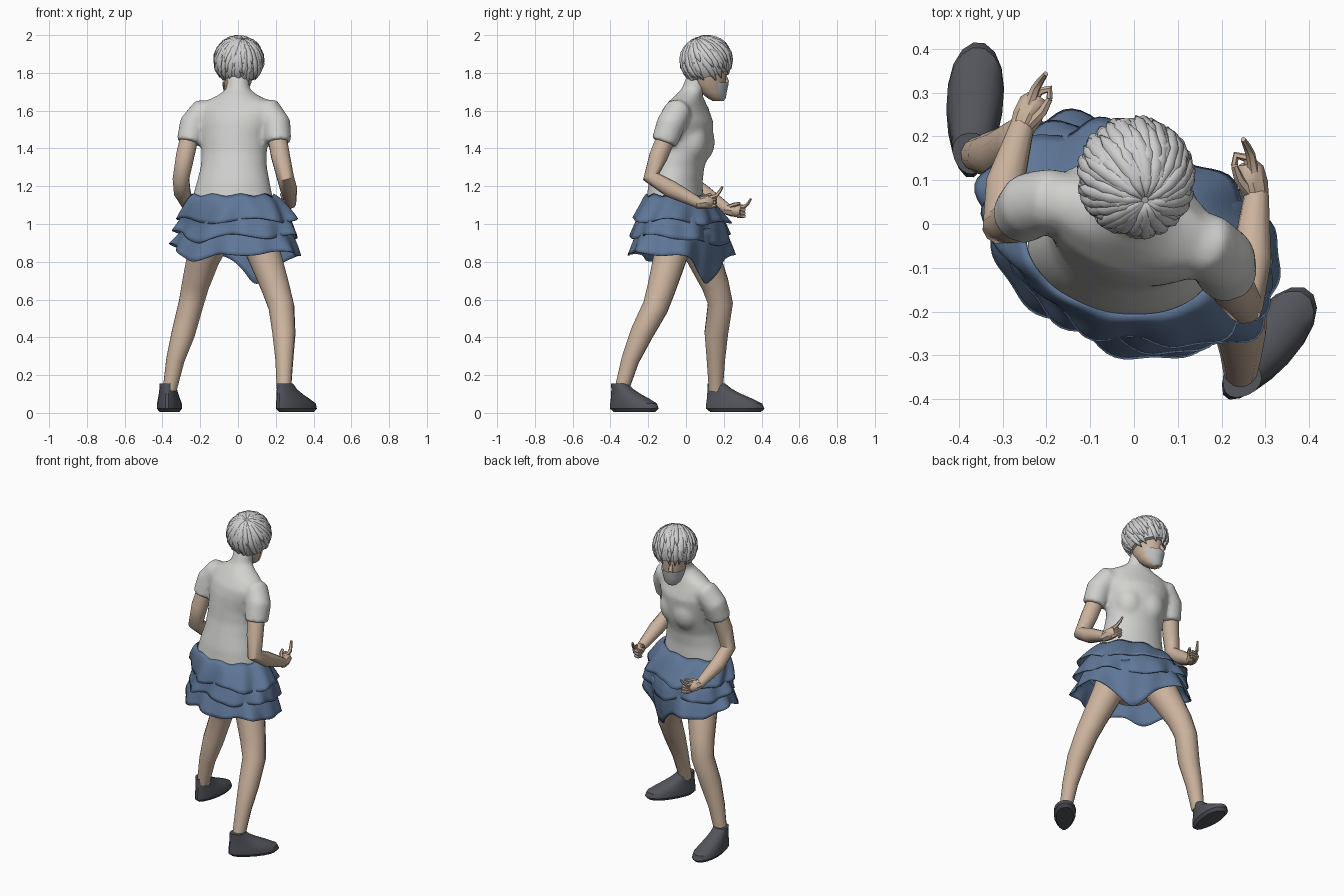
import bpy, bmesh, math, random
from math import sin, cos, pi, radians, exp
from mathutils import Vector, Matrix

if "Cube" in bpy.data.objects:
    bpy.data.objects.remove(bpy.data.objects["Cube"], do_unlink=True)
random.seed(4)


def material(name, rgb):
    m = bpy.data.materials.new(name)
    m.diffuse_color = (*rgb, 1)
    m.use_nodes = True
    m.node_tree.nodes["Principled BSDF"].inputs["Base Color"].default_value = (*rgb, 1)
    return m


SKIN = material("skin", (0.60, 0.45, 0.34))
SHIRT = material("shirt_white", (0.64, 0.64, 0.62))
SKIRT = material("skirt_blue", (0.115, 0.185, 0.315))
SHOE = material("shoe_grey", (0.085, 0.09, 0.105))
HAIR = material("hair_silver", (0.62, 0.62, 0.62))
MASK = material("mask_grey", (0.50, 0.51, 0.52))


def finish(name, bm, mats, angle=40, matrix=None):
    bmesh.ops.recalc_face_normals(bm, faces=bm.faces)
    me = bpy.data.meshes.new(name)
    bm.to_mesh(me)
    bm.free()
    if matrix:
        me.transform(matrix)
    for m in mats:
        me.materials.append(m)
    ob = bpy.data.objects.new(name, me)
    bpy.context.collection.objects.link(ob)
    bpy.ops.object.select_all(action='DESELECT')
    ob.select_set(True)
    bpy.context.view_layer.objects.active = ob
    bpy.ops.object.shade_smooth_by_angle(angle=radians(angle))
    return ob


def skin_rows(rows, closed=True, caps=True, bm=None):
    """Bridge successive rows of points into a surface."""
    bm = bm or bmesh.new()
    vs = [[bm.verts.new(p) for p in r] for r in rows]
    n = len(rows[0])
    for a, b in zip(vs, vs[1:]):
        for i in range(n if closed else n - 1):
            j = (i + 1) % n
            bm.faces.new((a[i], a[j], b[j], b[i]))
    if caps:
        bm.faces.new(vs[0])
        bm.faces.new(vs[-1])
    return bm


def ring(cx, cy, z, rx, ry, yaw=0, n=24, taper=0, arc=(0, 360)):
    """Level ellipse turned by yaw; taper widens its front (+y) end."""
    full = arc[1] - arc[0] == 360
    out = []
    for i in range(n):
        t = radians(arc[0] + (arc[1] - arc[0]) * i / (n if full else n - 1))
        x, y = rx * cos(t) * (1 + taper * sin(t)), ry * sin(t)
        c, s = cos(radians(yaw)), sin(radians(yaw))
        out.append(Vector((cx + x * c - y * s, cy + x * s + y * c, z)))
    return out


def tube(pts, n=10, bm=None):
    """Tapered limb through (x, y, z, radius) points."""
    P = [Vector(p[:3]) for p in pts]
    rows, u, prev = [], None, None
    for i, p in enumerate(P):
        t = (P[min(i + 1, len(P) - 1)] - P[max(i - 1, 0)]).normalized()
        if u is None:
            u = t.orthogonal().normalized()
        else:
            u.rotate(prev.rotation_difference(t))
        prev, w = t, t.cross(u)
        rows.append([p + pts[i][3] * (u * cos(2 * pi * k / n) + w * sin(2 * pi * k / n))
                     for k in range(n)])
    return skin_rows(rows, bm=bm)


# Torso, bust and sleeves fused into one soft body
TORSO = [(-.03, -.06, 1.11, .222, .15, -10), (-.025, -.055, 1.22, .196, .14, -12),
         (-.022, -.04, 1.30, .178, .134, -14), (-.02, -.015, 1.38, .176, .137, -17),
         (-.02, -.003, 1.46, .184, .138, -19), (-.01, .002, 1.54, .205, .134, -19),
         (-.005, -.003, 1.60, .212, .112, -19), (0, .005, 1.648, .185, .086, -17),
         (0, .016, 1.682, .108, .07, -12), (0, .038, 1.715, .063, .062, 0),
         (0, .07, 1.80, .058, .062, 10)]
SLEEVES = {"left": [(.08, -.01, 1.605, .05), (.165, -.045, 1.595, .074), (.203, -.08, 1.53, .077),
                    (.213, -.115, 1.43, .071)],
           "right": [(-.09, .035, 1.605, .05), (-.19, .055, 1.59, .074),
                     (-.235, .045, 1.53, .076), (-.258, .02, 1.43, .069)]}
bm = skin_rows([ring(*r, n=32) for r in TORSO])
for pts in SLEEVES.values():
    tube(pts, 18, bm)
for c in ((.058, .024, 1.435), (-.062, .062, 1.435)):
    bmesh.ops.create_uvsphere(bm, u_segments=20, v_segments=12, radius=1, matrix=Matrix.Translation(c)
                              @ Matrix.Diagonal((.095, .092, .115, 1)))
body = finish("torso", bm, [SHIRT, SKIN], 60)
rem = body.modifiers.new("fuse", 'REMESH')
rem.mode, rem.voxel_size = 'VOXEL', .011
soft = body.modifiers.new("soften", 'SMOOTH')
soft.factor, soft.iterations = .5, 14
bm = bmesh.new()
bm.from_object(body, bpy.context.evaluated_depsgraph_get())
bpy.data.objects.remove(body, do_unlink=True)
# Scoop neckline: slanted cut that rises toward each shoulder, skin inside it
CUTS = []
for k, start in ((0, 0), (.55, .075), (-.55, .075), (3, .135), (-3, .135)):
    n = Matrix.Rotation(radians(-12), 3, 'Z') @ Vector((-k, .66, 1))
    CUTS.append((Vector((0, 0, 1.62 + abs(k) * start)), n.normalized()))
for co, no in CUTS:
    bmesh.ops.bisect_plane(bm, geom=bm.verts[:] + bm.edges[:] + bm.faces[:],
                           plane_co=co, plane_no=no)
for f in bm.faces:
    mid = f.calc_center_median()
    f.material_index = int(all((mid - co).dot(no) > 0 for co, no in CUTS))
finish("torso", bm, [SHIRT, SKIN], 60)

# Arms and hands
ARMS = {"left": [(.205, -.10, 1.47, .052), (.225, -.145, 1.36, .051), (.25, -.185, 1.25, .046),
                 (.268, -.08, 1.185, .046), (.28, .07, 1.11, .028)],
        "right": [(-.255, .03, 1.47, .05), (-.28, .005, 1.36, .05), (-.302, -.005, 1.24, .045),
                  (-.295, .09, 1.165, .045), (-.255, .225, 1.075, .028)]}
HAND_DIR = {"left": Vector((-.15, 1, .15)).normalized(), "right": Vector((.35, 1, -.1)).normalized()}
for side in ("left", "right"):
    finish(side + "_arm", tube(ARMS[side], 12), [SKIN], 50)
    # Hand: palm, curled fingers, raised index finger and thumb
    d, inward = HAND_DIR[side], Vector((-1 if side == "left" else 1, .1, 0))
    w, up = Vector(ARMS[side][-1][:3]), Vector((0, 0, 1))

    def at(a, b, c, r):
        return (*(w + d * a + inward * b + up * c), r)
    bm = tube([at(-.02, 0, 0, .026), at(.02, .004, 0, .034), at(.055, .008, 0, .033),
               at(.07, .01, 0, .022)], 8)
    for k in range(3):
        c = -.026 + .017 * k
        tube([at(.05, .005, c, .012), at(.082, .01, c, .011), at(.085, .034, c, .01),
              at(.06, .042, c, .008)], 6, bm)
    tube([at(.05, .0, .02, .013), at(.09, .0, .025, .011), at(.11, .006, .045, .009),
          at(.125, .012, .07, .006)], 6, bm)
    tube([at(.0, .015, .015, .013), at(.03, .036, .03, .012), at(.06, .042, .04, .008)], 6, bm)
    finish(side + "_hand", bm, [SKIN], 40)

# Pelvis and legs
finish("pelvis", skin_rows([ring(-.01, -.05, z, a, b, -18) for z, a, b in
       ((.84, .10, .08), (.90, .18, .125), (1.0, .20, .14), (1.12, .19, .13))]), [SKIN], 50)
LEGS = {"left": [(.09, -.05, .98, .11), (.145, -.085, .82, .09), (.20, -.13, .66, .077),
                 (.23, -.162, .56, .07), (.243, -.235, .42, .062), (.245, -.295, .28, .048),
                 (.243, -.342, .12, .038)],
        "right": [(-.12, .03, .98, .11), (-.185, .095, .82, .09), (-.225, .155, .68, .075),
                  (-.248, .182, .58, .068), (-.29, .16, .42, .064), (-.332, .158, .28, .05),
                  (-.362, .158, .12, .038)]}
SHOES = {"left": (.242, -.356, -38), "right": (-.372, .158, -4)}
for side in ("left", "right"):
    finish(side + "_leg", tube(LEGS[side], 12), [SKIN], 50)
    # Soft shoe: level rings that slide forward toward the sole
    ax, ay, yaw = SHOES[side]
    c, s = cos(radians(yaw)), sin(radians(yaw))
    rows = [ring(ax - fwd * s, ay + fwd * c, z, wid, ln, yaw, 18, .2) for z, fwd, ln, wid in
            ((.004, .105, .135, .05), (.022, .103, .156, .064), (.05, .097, .15, .064),
             (.075, .073, .122, .057), (.10, .045, .092, .051), (.125, .022, .066, .046),
             (.155, .003, .047, .043))]
    finish(side + "_shoe", skin_rows(rows), [SHOE], 35)

# Skirt: three ruffled tiers, dipping at the front
TIERS = [("skirt_top_tier", 1.155, 1.02, (.222, .152), (.33, .238)),
         ("skirt_middle_tier", 1.07, .935, (.27, .19), (.34, .248)),
         ("skirt_bottom_tier", .98, .845, (.285, .205), (.36, .262))]


def bump(a, centre, width):
    return exp(-((a - radians(centre)) / width) ** 2)


for k, (name, z0, z1, r0, r1) in enumerate(TIERS):
    rows, n, steps = [], 112, 7
    for j in range(steps + 1):
        t, row = j / steps, []
        lean = min(1, t + .5 * k)
        yaw = radians(-12 - 13 * lean)
        c, s = cos(yaw), sin(yaw)
        for i in range(n):
            a = 2 * pi * i / n
            dip = bump(a, 80, .55)
            wave = t * (.012 * sin(7 * a + 1.9 * k) + .009 * sin(12 * a + 2.3 * k + 1))
            grow = t ** .75
            pull = 1 - dip * t * (.08, .14, .38)[k]
            x = (r0[0] + (r1[0] - r0[0]) * grow + wave) * cos(a) * pull
            y = (r0[1] + (r1[1] - r0[1]) * grow + wave) * sin(a) * pull
            z = z0 + (z1 - z0) * t - dip * t * (.02, .05, .15)[k] \
                + t * .012 * sin(5 * a + k * 2) + (1 - t) * .006 * sin(9 * a) \
                + t * (.045 * bump(a, 200, .45) - .05 * bump(a, 250, .3)) * (.3, .5, 1)[k]
            row.append(Vector((-.03 + .025 * lean + x * c - y * s,
                               -.055 + .03 * lean + x * s + y * c, z)))
        rows.append(row)
    ob = finish(name, skin_rows(rows, caps=False), [SKIRT], 50)
    ob.modifiers.new("cloth", 'SOLIDIFY').thickness = .006

# Head, with +y as its face, then turned
HEAD = Matrix.Translation((.004, .108, 0)) @ Matrix.Rotation(radians(22), 4, 'Z')
face = [(.062, 1.65, .024, .022), (.052, 1.668, .045, .045), (.034, 1.70, .058, .067),
        (.018, 1.745, .07, .086), (.01, 1.80, .082, .10), (.005, 1.87, .088, .105),
        (0, 1.94, .06, .07)]
finish("head", skin_rows([ring(0, y, z, a, b) for y, z, a, b in face]), [SKIN], 50, HEAD)
finish("nose", tube([(0, .10, 1.80, .008), (0, .116, 1.755, .014), (0, .10, 1.735, .012)], 8),
       [SKIN], 50, HEAD)
finish("face_mask", skin_rows([ring(0, y + .004, z, a + .005, b + .007, arc=(5, 175))
       for y, z, a, b in face[:3] + [(.022, 1.735, .068, .088), (.02, 1.748, .07, .091)]],
       closed=False, caps=False), [MASK], 60, HEAD)

# Hair: a cap plus flat tapered locks sweeping from a crown set toward the back
HC, HR = Vector((0, 0, 1.863)), Matrix.Diagonal((.128, .136, .13))
CROWN = Matrix.Rotation(radians(25), 3, 'X')


def scalp(az, phi, k=1.0):
    return HC + HR @ CROWN @ Vector((sin(phi) * cos(az), sin(phi) * sin(az), cos(phi))) * k


def hairline(az):
    return radians(125 + 9 * sin(az))


rows = [[scalp(2 * pi * i / 32, hairline(2 * pi * i / 32) * (.03 + .97 * t / 12))
         for i in range(32)] for t in range(13)]
finish("hair_cap", skin_rows(rows), [HAIR], 50, HEAD)
bm = bmesh.new()
for layer, count, reach in ((0, 28, 1.05), (1, 20, .85), (2, 12, .6)):
    for i in range(count):
        az = 2 * pi * (i + random.uniform(-.3, .3)) / count
        end = hairline(az) * reach * random.uniform(.92, 1.1)
        swirl = random.uniform(.1, .4)
        pts = []
        for t, r in ((.04, .006), (.2, .014), (.42, .019), (.65, .02), (.85, .015), (1, .002)):
            p = scalp(az + swirl * t, end * t,
                      .895 + .008 * layer + .09 * (1 - t) ** 3 + .13 * t ** 5)
            pts.append((*p, r))
        tube(pts, 8, bm)
finish("hair_locks", bm, [HAIR], 80, HEAD)
